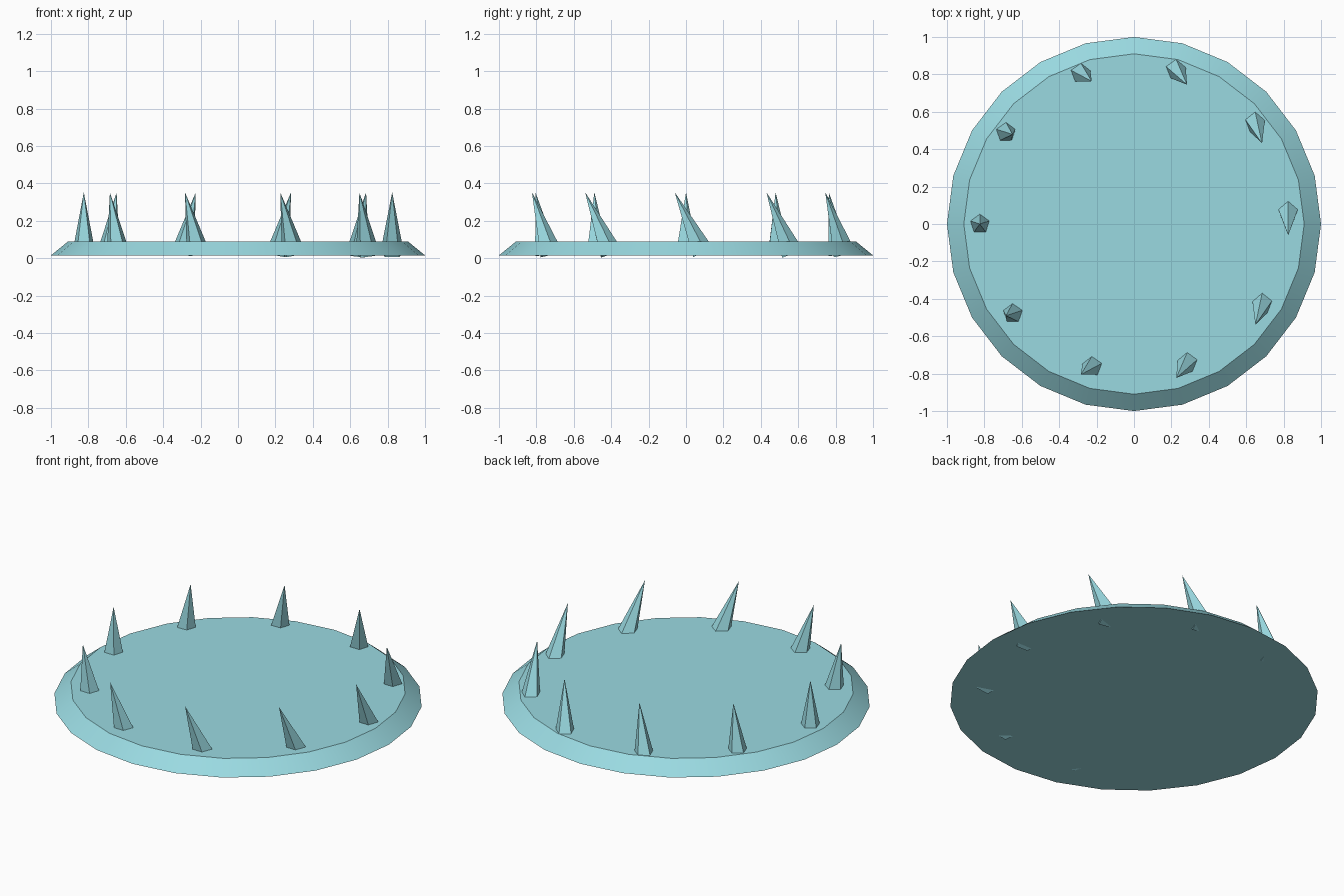
import bpy
import bmesh
from math import cos, sin, pi, radians
from mathutils import Vector

cube = bpy.data.objects.get("Cube")
if cube:
    bpy.data.objects.remove(cube)

# Single pale blue colour
blue = bpy.data.materials.new("pale_blue")
blue.use_nodes = True
colour = (0.323, 0.700, 0.755, 1)
blue.diffuse_color = colour
blue.node_tree.nodes["Principled BSDF"].inputs["Base Color"].default_value = colour

SPIKES = 10
RING = 0.825


def make_object(name, bm):
    bmesh.ops.recalc_face_normals(bm, faces=bm.faces)
    mesh = bpy.data.meshes.new(name)
    bm.to_mesh(mesh)
    bm.free()
    mesh.materials.append(blue)
    obj = bpy.data.objects.new(name, mesh)
    bpy.context.collection.objects.link(obj)
    bpy.ops.object.select_all(action="DESELECT")
    obj.select_set(True)
    bpy.context.view_layer.objects.active = obj
    bpy.ops.object.shade_smooth_by_angle(angle=radians(30))
    return obj


def ring_point(index, shift_y, twist, z):
    """Point on the spike ring, moved in y and twisted about z."""
    a = 2 * pi * index / SPIKES + radians(twist)
    return Vector((RING * cos(a), RING * sin(a) + shift_y, z))


# Bevelled disc
bm = bmesh.new()
bmesh.ops.create_cone(bm, cap_ends=True, segments=24,
                      radius1=1, radius2=0.91, depth=0.073)
bmesh.ops.translate(bm, verts=bm.verts, vec=(0, 0, 0.0515))
make_object("disc_base", bm)

# Ring of leaning five-sided spikes, each with its base square to its axis
for i in range(SPIKES):
    foot = ring_point(i, 0.043, 3, 0.027)
    tip = ring_point(i, -0.03, -2.1, 0.352)
    axis = (tip - foot).normalized()
    lean = Vector((0, 0, 1)).rotation_difference(axis)
    bm = bmesh.new()
    point = bm.verts.new(tip)
    corners = []
    for k in range(5):
        a = pi / 2 + 2 * pi * k / 5
        corners.append(bm.verts.new(foot + lean @ Vector((cos(a), sin(a), 0)) * 0.065))
    bm.faces.new(corners)
    for k in range(5):
        bm.faces.new((corners[k], corners[(k + 1) % 5], point))
    make_object(f"spike_{i + 1}", bm)
